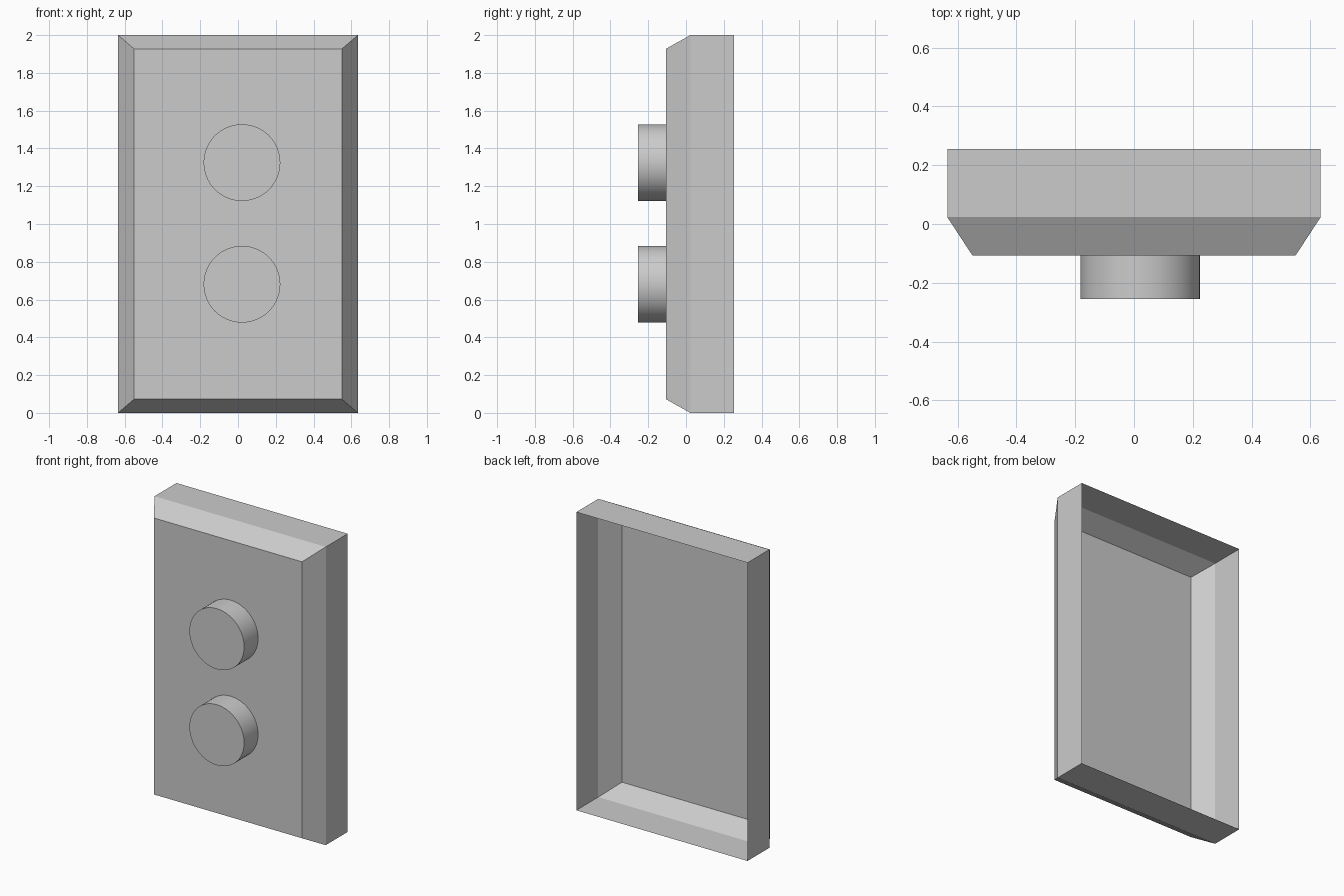
import bpy
import bmesh
import math
from mathutils import Matrix, Vector

cube = bpy.data.objects.get("Cube")
if cube:
    bpy.data.objects.remove(cube, do_unlink=True)

# Single plain grey
grey = bpy.data.materials.new("light grey")
grey.use_nodes = True
colour = (0.6, 0.6, 0.6, 1)
grey.diffuse_color = colour
grey.node_tree.nodes["Principled BSDF"].inputs["Base Color"].default_value = colour


def add_object(name, bm):
    mesh = bpy.data.meshes.new(name)
    bm.to_mesh(mesh)
    bm.free()
    mesh.materials.append(grey)
    obj = bpy.data.objects.new(name, mesh)
    bpy.context.collection.objects.link(obj)
    return obj


def rectangle(bm, half_width, half_height, y):
    corners = [(-1, -1), (1, -1), (1, 1), (-1, 1)]
    return [bm.verts.new((sx * half_width, y, 1 + sz * half_height)) for sx, sz in corners]


# Cover plate: thin open-backed shell with sloped front edges
bm = bmesh.new()
rings = [rectangle(bm, *ring) for ring in
         [(0.635, 1, 0.255), (0.635, 1, 0.023), (0.55, 0.927, -0.107)]]
for back, front in zip(rings, rings[1:]):
    for i in range(4):
        j = (i + 1) % 4
        bm.faces.new((front[i], front[j], back[j], back[i]))
bm.faces.new(rings[-1])
add_object("cover_plate", bm)


# Round buttons: the back is left open where it meets the plate
def button(name, z):
    bm = bmesh.new()
    depth = 0.148
    bmesh.ops.create_cone(bm, cap_ends=True, segments=64, radius1=0.203,
                          radius2=0.203, depth=depth,
                          matrix=Matrix.Rotation(math.pi / 2, 4, "X"))
    bm.normal_update()
    hidden = [f for f in bm.faces if f.normal.dot(Vector((0, 1, 0))) > 0.9]
    bmesh.ops.delete(bm, geom=hidden, context="FACES_ONLY")
    obj = add_object(name, bm)
    obj.location = (0.021, -0.255 + depth / 2, z)
    bpy.ops.object.select_all(action="DESELECT")
    obj.select_set(True)
    bpy.context.view_layer.objects.active = obj
    bpy.ops.object.shade_smooth_by_angle(angle=math.radians(30))


button("upper_button", 1.325)
button("lower_button", 0.681)
